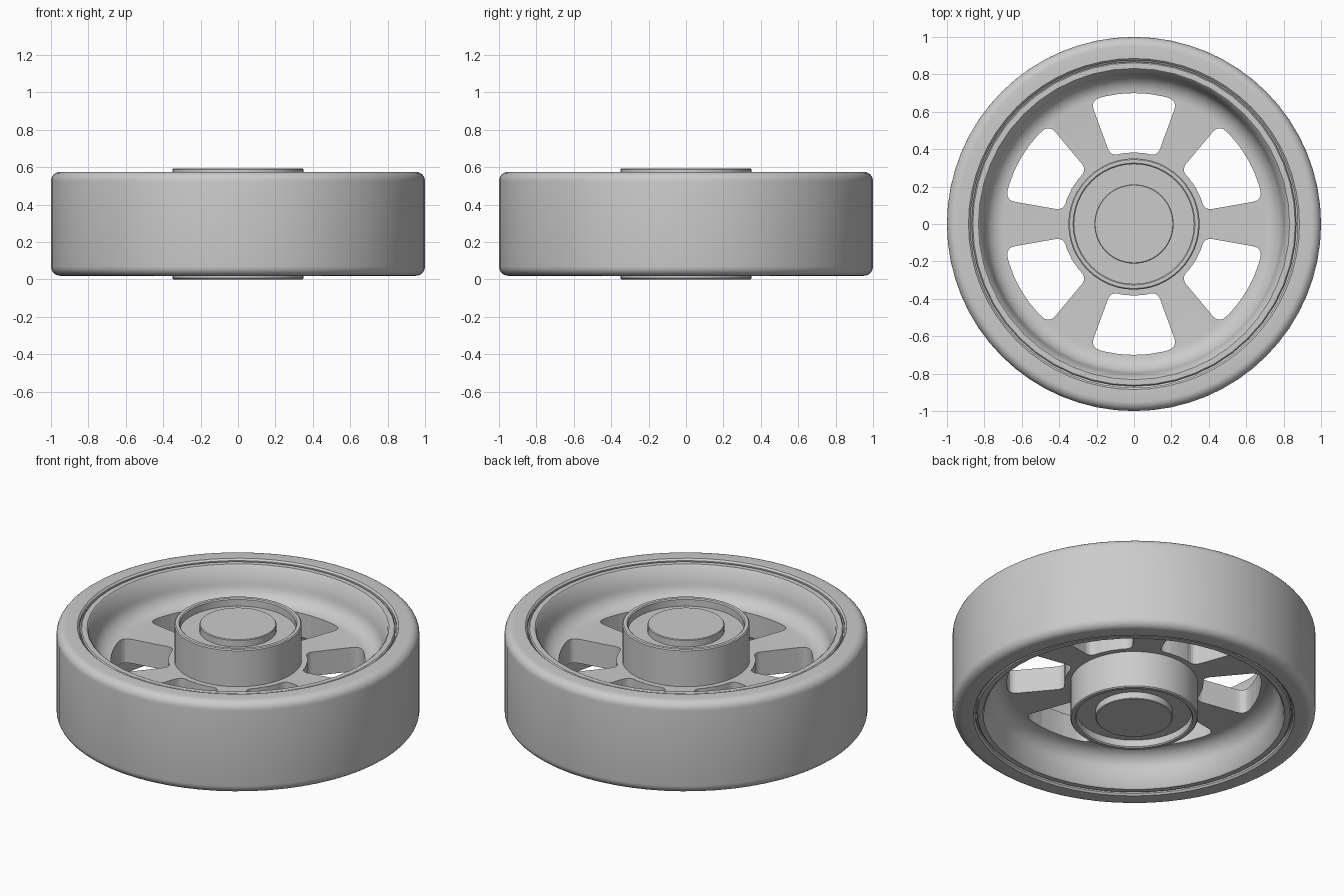
import bpy, bmesh, math
from mathutils import Vector

if "Cube" in bpy.data.objects:
    bpy.data.objects.remove(bpy.data.objects["Cube"])

MID = 0.297  # height of the symmetry plane

grey = bpy.data.materials.new("plain grey")
grey.diffuse_color = (0.6, 0.6, 0.6, 1)
grey.use_nodes = True
grey.node_tree.nodes["Principled BSDF"].inputs["Base Color"].default_value = grey.diffuse_color


def finish(name, bm, smooth=True):
    bmesh.ops.remove_doubles(bm, verts=bm.verts, dist=1e-5)
    bmesh.ops.recalc_face_normals(bm, faces=bm.faces)
    mesh = bpy.data.meshes.new(name)
    bm.to_mesh(mesh)
    bm.free()
    mesh.materials.append(grey)
    ob = bpy.data.objects.new(name, mesh)
    bpy.context.collection.objects.link(ob)
    if smooth:
        shade(ob)
    return ob


def shade(ob):
    bpy.ops.object.select_all(action='DESELECT')
    ob.select_set(True)
    bpy.context.view_layer.objects.active = ob
    bpy.ops.object.shade_smooth_by_angle(angle=math.radians(35))


def arc(cx, cy, r, a0, a1, n):
    angles = [math.radians(a0 + (a1 - a0) * i / n) for i in range(n + 1)]
    return [(cx + r * math.cos(a), cy + r * math.sin(a)) for a in angles]


def lathe(name, half, segs):
    """Spin a half profile (radius, height above mid), mirrored below, into a closed ring."""
    loop = half + [(r, -h) for r, h in reversed(half)]
    bm = bmesh.new()
    rings = []
    for i in range(segs):
        a = 2 * math.pi * i / segs
        rings.append([bm.verts.new((r * math.cos(a), r * math.sin(a), MID + h)) for r, h in loop])
    n = len(loop)
    for i in range(segs):
        p, q = rings[i], rings[(i + 1) % segs]
        for j in range(n if half[0][0] > 0 else n - 1):
            k = (j + 1) % n
            quad = [p[j], q[j], q[k], p[k]]
            bm.faces.new(quad)
    return finish(name, bm)


# Tyre with rounded shoulders
lathe("tyre", [(0.86, 0.24), (0.875, 0.25), (0.875, 0.268), (0.885, 0.278)]
      + arc(0.95, 0.228, 0.05, 90, 0, 6), 64)

# Rim and web: flat plate, fillet, inner wall and lip
rim = lathe("rim", [(0.33, 0.073)] + [(0.70, 0.073)]
            + arc(0.70, 0.173, 0.10, -90, -5, 7)
            + [(0.825, 0.262), (0.832, 0.268), (0.862, 0.268), (0.868, 0.262), (0.868, 0.235)], 48)


# Rounded windows between the six spokes
def rounded(points, radii, steps=5):
    out = []
    for i, p in enumerate(points):
        p, a, b = Vector(p), Vector(points[i - 1]), Vector(points[(i + 1) % len(points)])
        if not radii[i]:
            out.append(p)
            continue
        s, e = p + (a - p).normalized() * radii[i], p + (b - p).normalized() * radii[i]
        for k in range(steps + 1):
            t = k / steps
            out.append(s * (1 - t) ** 2 + p * 2 * t * (1 - t) + e * t * t)
    return out


outer = arc(0, 0, 0.70, 70.5, 109.5, 6)
inner = arc(0, 0, 0.383, 109, 71, 4)
radii = [0.055] + [0] * 5 + [0.055, 0.045] + [0] * 3 + [0.045]
window = rounded(outer + inner, radii)
bm = bmesh.new()
for i in range(6):
    c, s = math.cos(i * math.pi / 3), math.sin(i * math.pi / 3)
    layers = [[bm.verts.new((p.x * c - p.y * s, p.x * s + p.y * c, z)) for p in window]
              for z in (MID - 0.2, MID + 0.2)]
    bm.faces.new(layers[0])
    bm.faces.new(layers[1])
    for j in range(len(window)):
        k = (j + 1) % len(window)
        bm.faces.new([layers[0][j], layers[0][k], layers[1][k], layers[1][j]])
cutter = finish("window_cutter", bm, smooth=False)
cutter.hide_render = True
cut = rim.modifiers.new("windows", 'BOOLEAN')
cut.operation = 'DIFFERENCE'
cut.solver = 'EXACT'
cut.object = cutter
bpy.context.view_layer.objects.active = rim
bpy.ops.object.modifier_apply(modifier=cut.name)
bpy.data.objects.remove(cutter)
shade(rim)

# Hub barrel with a raised edge and recessed face
lathe("hub", [(0, 0.25), (0.32, 0.25), (0.32, 0.291), (0.326, 0.297), (0.345, 0.297), (0.351, 0.291)], 48)

# Axle cap standing in the recess
lathe("axle_cap", [(0, 0.293), (0.208, 0.293), (0.212, 0.289)], 40)
